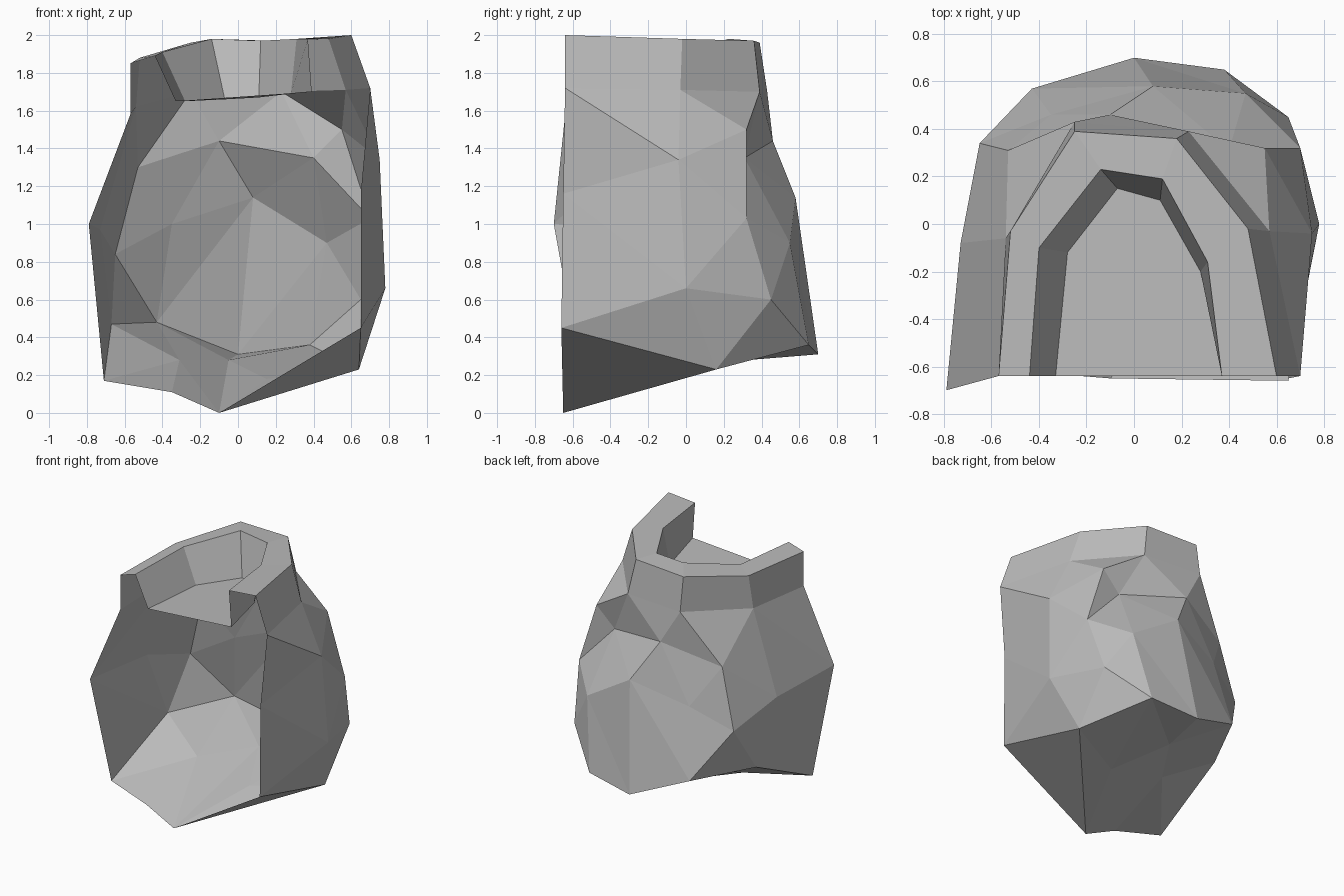
import bpy
import bmesh

default_cube = bpy.data.objects.get("Cube")
if default_cube:
    bpy.data.objects.remove(default_cube, do_unlink=True)

# One plain stone colour
stone = bpy.data.materials.new("grey stone")
stone.use_nodes = True
stone_colour = (0.5, 0.5, 0.5, 1)
stone.diffuse_color = stone_colour
stone.node_tree.nodes["Principled BSDF"].inputs["Base Color"].default_value = stone_colour


def add_face(bm, lookup, points):
    """Add a face, sharing corners and skipping collapsed faces."""
    if len(set(points)) < len(points):
        return
    for point in points:
        if point not in lookup:
            lookup[point] = bm.verts.new(point)
    bm.faces.new([lookup[point] for point in points])


def loft(bm, lookup, upper, lower, steps):
    """Join two rows: a advances the upper row, b the lower row, = both."""
    i = j = 0
    for step in steps:
        if step == "a":
            add_face(bm, lookup, [upper[i + 1], lower[j], upper[i]])
            i += 1
        elif step == "b":
            add_face(bm, lookup, [upper[i], lower[j + 1], lower[j]])
            j += 1
        else:
            add_face(bm, lookup, [upper[i], upper[i + 1], lower[j + 1], lower[j]])
            i += 1
            j += 1


def make_object(name, bm):
    """Turn a bmesh into a flat shaded stone object."""
    mesh = bpy.data.meshes.new(name)
    bm.to_mesh(mesh)
    bm.free()
    mesh.materials.append(stone)
    part = bpy.data.objects.new(name, mesh)
    bpy.context.scene.collection.objects.link(part)
    return part


# Rows run from the front edge on -x, around the back, to the front edge on +x.
# Horseshoe rim: basin floor, inner edge, outer edge, foot of the collar
basin = [(-.33, -.64, 1.65), (-.28, -.12, 1.65), (-.07, .15, 1.66),
         (.11, .1, 1.67), (.28, -.2, 1.69), (.39, -.64, 1.7)]
rim_inner = [(-.44, -.64, 1.89), (-.4, -.1, 1.91), (-.14, .23, 1.98),
             (.12, .19, 1.97), (.31, -.16, 1.98), (.37, -.64, 1.98)]
rim_outer = [(-.57, -.64, 1.85), (-.52, -.03, 1.88), (-.25, .39, 1.96),
             (.18, .36, 1.97), (.48, -.02, 1.98), (.6, -.64, 2)]
collar = [(-.57, -.64, 1.58), (-.54, -.06, 1.62), (-.25, .43, 1.7),
          (.23, .39, 1.7), (.57, -.03, 1.71), (.7, -.64, 1.72)]

# Corners shared by several rows of the boulder
left_front = (-.79, -.7, 1)
left_side = (-.73, -.08, .97)
left_foot = (-.71, -.55, .17)
right_front = (.65, -.65, 1.16)
right_bulge = (.78, 0, .66)
right_foot = (.65, -.66, .45)

# Boulder rows from the shoulder down to the underside
shoulder = [left_front, left_side, (-.53, .31, 1.3), (-.1, .46, 1.44),
            (.4, .31, 1.35), (.55, .32, 1.5), (.75, -.04, 1.34), right_front]
waist = [left_front, left_side, (-.65, .34, .84), (-.35, .46, 1),
         (.08, .58, 1.14), (.47, .55, .9), (.7, .32, 1.03), right_bulge, right_front]
hem = [left_foot, (-.67, .09, .47), (-.43, .57, .48), (0, .7, .31),
       (.38, .65, .36), (.65, .45, .6), right_bulge, right_foot]
underside = [left_foot, (-.31, -.06, .28), (-.05, .33, .28),
             (.15, -.07, .18), (.64, .16, .23), right_foot]
front_toe = [left_foot, (-.35, -.63, .11), (-.1, -.65, 0), right_foot]

# Rim with its sunken floor
bm, lookup = bmesh.new(), {}
add_face(bm, lookup, basin[::-1])
for upper, lower in ((basin, rim_inner), (rim_inner, rim_outer), (rim_outer, collar)):
    loft(bm, lookup, upper, lower, "=====")
make_object("horseshoe_rim", bm)

# Faceted boulder shell, open at the front
bm, lookup = bmesh.new(), {}
loft(bm, lookup, collar, shoulder, "abbababbabab")
loft(bm, lookup, shoulder, waist, "=babababbaabab")
loft(bm, lookup, waist, hem, "baabaababbababa")
loft(bm, lookup, hem, underside, "ababaabbaaab")
loft(bm, lookup, underside, front_toe, "babaaaba")
make_object("boulder_shell", bm)
